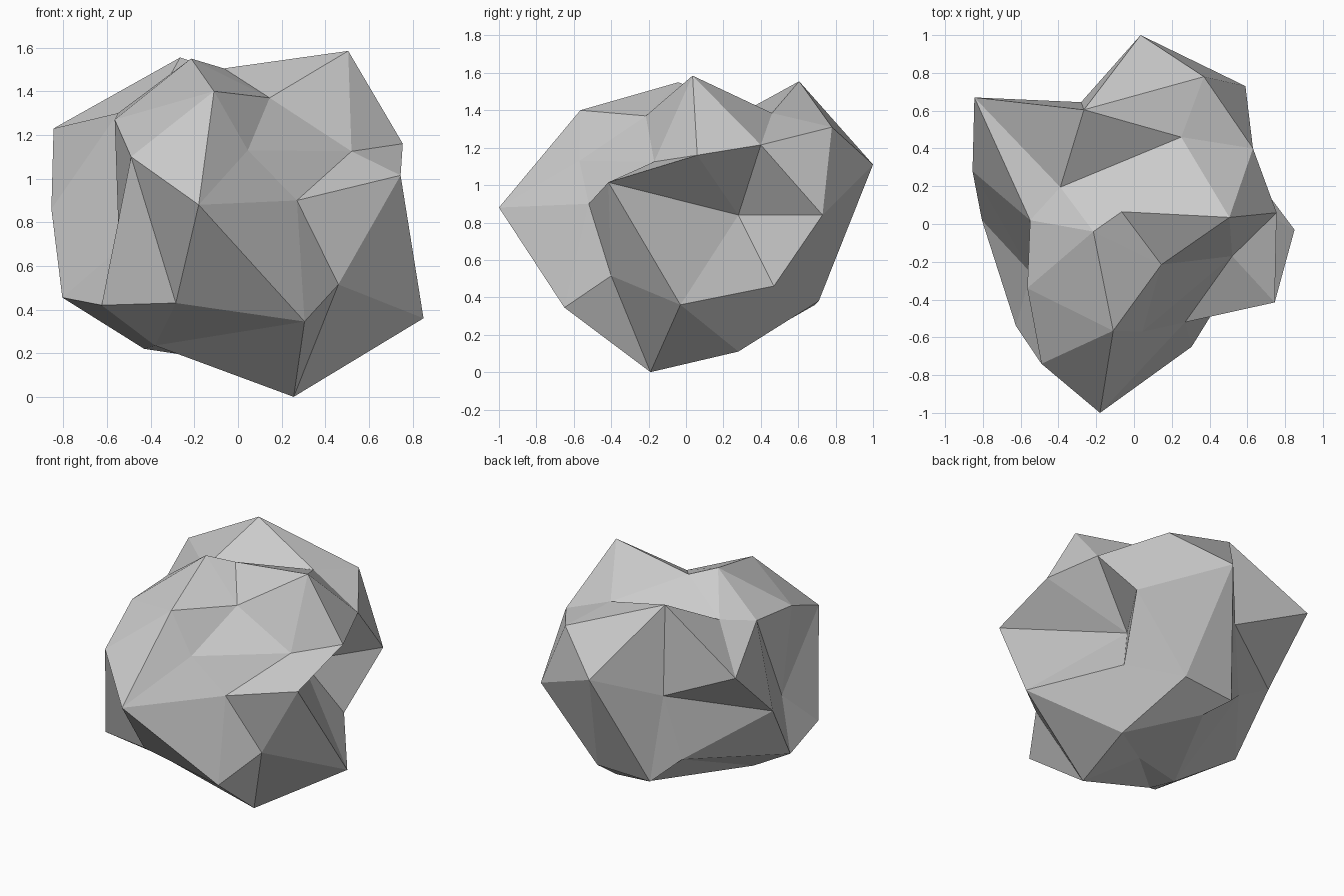
import bpy, bmesh
from math import atan2, degrees

# Boulder: a two-level icosphere whose rings of corners are pushed into a craggy shape.
# Each ring runs counter-clockwise from +x, from the top of the rock to its base.
crown = [(-.065, .065, 1.505)]
cap = [(.505, .035, 1.585), (.25, .46, 1.385), (-.39, .195, 1.33),
       (-.215, -.04, 1.55), (.145, -.215, 1.37)]
shoulder = [(.63, .40, 1.215), (-.265, .605, 1.555), (-.55, .02, 1.30),
            (-.11, -.565, 1.40), (.52, -.17, 1.125)]
brow = [(.755, .06, 1.16), (.37, .78, 1.31), (-.845, .67, 1.23),
        (-.565, -.34, 1.27), (.045, -.57, 1.13)]
waist = [(.29, .28, .84), (.59, .73, .84), (.035, 1.0, 1.11), (-.28, .645, .95),
         (-.855, .28, .86), (-.545, -.26, .68), (-.49, -.74, 1.10),
         (-.18, -1.0, .88), (.27, -.52, .90), (.745, -.415, 1.015)]
hip = [(.475, .47, .46), (-.21, .69, .36), (-.805, .02, .455),
       (-.285, -.61, .43), (.46, -.40, .515)]
skirt = [(.85, -.03, .36), (.175, .71, .38), (-.37, .57, .51),
         (-.625, -.54, .42), (.305, -.65, .345)]
foot = [(.33, .28, .11), (-.10, .55, .28), (-.43, -.12, .22),
        (-.38, -.30, .235), (.255, -.19, 0)]
base = [(0, .05, .155)]
rings = crown + cap + shoulder + brow + waist + hip + skirt + foot + base


def ring_order(v):
    """Sort corners by height, then by angle around z."""
    return (-round(v.co.z, 2), round(degrees(atan2(v.co.y, v.co.x))) % 360)


bm = bmesh.new()
bmesh.ops.create_icosphere(bm, subdivisions=2, radius=1)
for vert, spot in zip(sorted(bm.verts, key=ring_order), rings):
    vert.co = spot
for f in bm.faces:
    f.smooth = False

mesh = bpy.data.meshes.new("boulder")
bm.to_mesh(mesh)
bm.free()
boulder = bpy.data.objects.new("boulder", mesh)
bpy.context.collection.objects.link(boulder)
